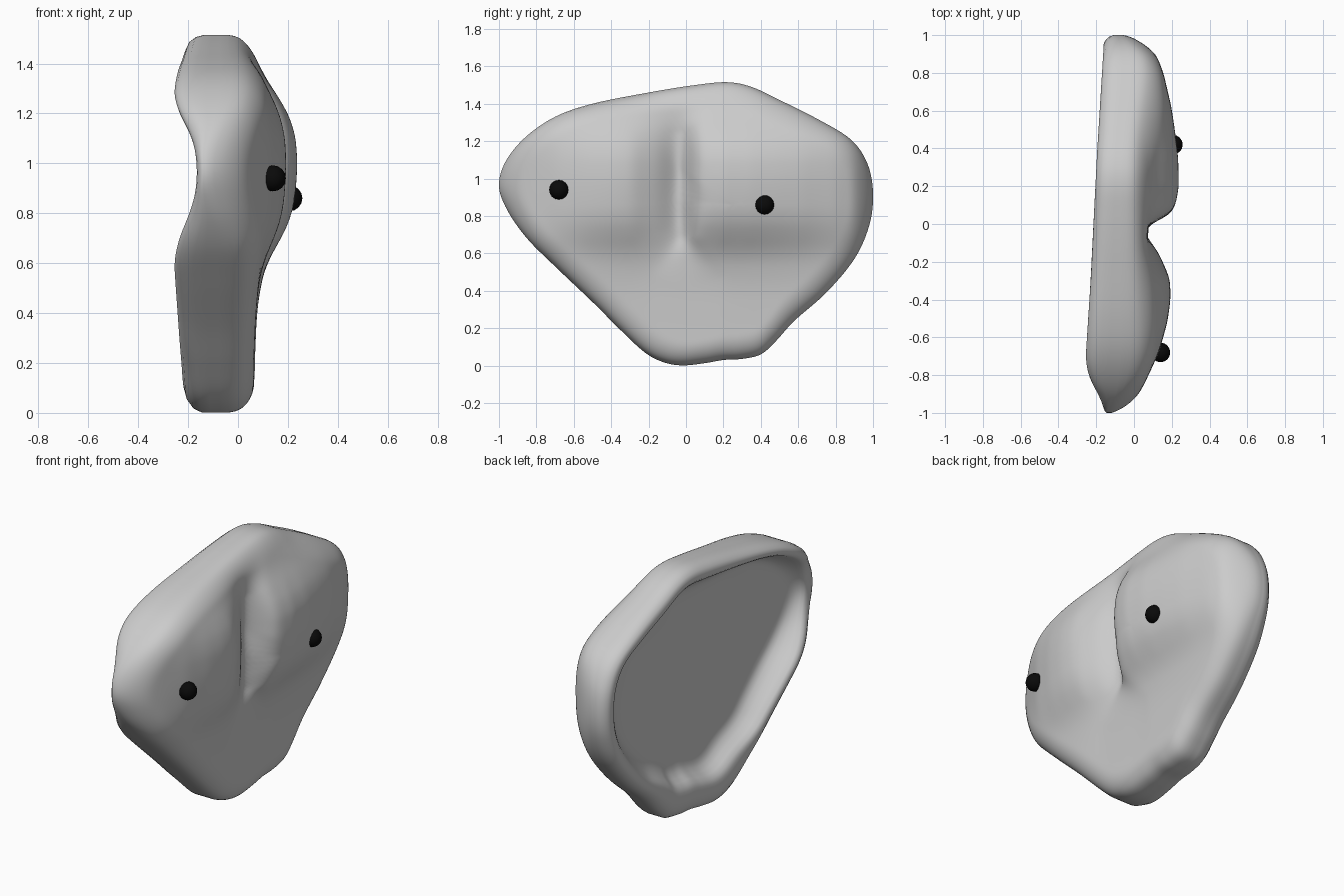
import bpy, bmesh
from mathutils import Vector

if "Cube" in bpy.data.objects:
    bpy.data.objects.remove(bpy.data.objects["Cube"])

# Outline of the shell in the side view (y, z)
OUTLINE = [(-1, .96), (-.965, 1.09), (-.86, 1.22), (-.7, 1.33), (-.5, 1.4), (-.2, 1.46),
           (.05, 1.5), (.22, 1.515), (.35, 1.49), (.5, 1.42), (.7, 1.32), (.88, 1.21),
           (.97, 1.08), (1, .92), (.98, .75), (.9, .57), (.75, .39), (.58, .24),
           (.48, .13), (.4, .06), (.3, .036), (.2, .03), (.1, .013), (-.02, .001),
           (-.12, .018), (-.22, .07), (-.35, .19), (-.5, .34), (-.7, .53), (-.85, .68), (-.955, .83)]
# Lobe relief across y, its fade over z, and the back rim line over y
LOBES = [(-1, -.1), (-.9, -.035), (-.8, .015), (-.68, .07), (-.52, .115), (-.4, .132), (-.29, .129),
         (-.15, .068), (-.06, .0), (-.02, -.016), (0, .015), (.04, .125), (.1, .158), (.2, .176),
         (.35, .172), (.5, .154), (.62, .136), (.8, .094), (.9, .055), (1, -.03)]
FADE = [(.2, .03), (.4, .08), (.5, .16), (.6, .3), (.7, .64), (.8, .9), (.95, 1), (1.05, 1),
        (1.15, .92), (1.25, .64), (1.35, .24), (1.45, 0)]
RIM = [(-1, -.16), (-.95, -.19), (-.87, -.24), (-.77, -.262), (-.3, -.232), (.4, -.2), (1, -.165)]
CENTER = Vector((.25, .86))
STEPS = 6


def lookup(table, v):
    if v <= table[0][0]:
        return table[0][1]
    for (a, fa), (b, fb) in zip(table, table[1:]):
        if v <= b:
            return fa + (fb - fa) * (v - a) / (b - a)
    return table[-1][1]


def smooth(table, v, r):
    return sum(lookup(table, v + r * k / 6) for k in range(-6, 7)) / 13


def front(y, z):
    # The groove blurs away above and below the lobes
    blur = .028 + .2 * max(0, min(1, (.68 - z) / .25, 1 - abs(y))) + .1 * max(0, min(1, (z - 1.25) / .2))
    p = smooth(LOBES, y, blur)
    return .062 + max(p, 0) * smooth(FADE, z, .06) + min(p, 0)


def back_floor(y, z):
    return -.105 + .2 * max(0, smooth(LOBES, y, .25)) * smooth(FADE, z, .15)


def spline(points):
    n, out = len(points), []
    for i in range(n):
        a, b, c, d = (Vector(points[(i + k) % n]) for k in (-1, 0, 1, 2))
        for j in range(STEPS):
            t = j / STEPS
            out.append(.5 * (2 * b + (c - a) * t + (2 * a - 5 * b + 4 * c - d) * t * t
                             + (3 * b - a - 3 * c + d) * t ** 3))
    return out


def section(p):
    """Points from front centre, around the rim, to the shallow hollow back."""
    ray = p - CENTER
    length = ray.length
    pts = []

    def at(d):
        return CENTER + ray * (1 - d / length)

    # Front face with a rounded edge
    for k in range(1, 56):
        s = 1 - (1 - k / 55) ** 1.25
        d = (1 - s) * length
        q = at(d)
        u = max(0, 1 - d / .13)
        pts.append((front(*q) - .1 * (1 - (1 - u * u) ** .5), *q))
    # Side wall and rounded back rim
    edge, rim = pts[-1][0], smooth(RIM, p.x, .04)
    edge = max(edge, rim + .04)
    pts[-1] = (edge, *p)
    h = min(.075, (edge - rim) * .6)
    w = max(0, min(1, (.32 - p.y) / .28))
    t = .1 + .095 * w * w * (3 - 2 * w)
    for f in (.33, .66):
        pts.append((edge + (rim + h - edge) * f, *p))
    for f, g in ((0, 1), (.09, .5), (.28, .12), (.5, 0), (.8, .06), (.95, .22)):
        pts.append((rim + h * g, *at(f * t)))
    # Inner wall blending into the hollow floor
    start = rim + h * .22
    for d, f in ((.01, .25), (.03, .6), (.055, .85), (.08, .96), (.11, 1)):
        q = at(t + d)
        pts.append((start + (back_floor(*q) - start) * f, *q))
    inner = length - t - .11
    for k in range(1, 20):
        q = at(t + .11 + inner * k / 20)
        pts.append((back_floor(*q), *q))
    return pts


# Hollow shell body
bm = bmesh.new()
cols = [[bm.verts.new(c) for c in section(p)] for p in spline(OUTLINE)]
caps = [bm.verts.new((fn(*CENTER), *CENTER)) for fn in (front, back_floor)]
for a, b in zip(cols, cols[1:] + cols[:1]):
    for i in range(len(a) - 1):
        bm.faces.new((a[i], a[i + 1], b[i + 1], b[i]))
    bm.faces.new((caps[0], a[0], b[0]))
    bm.faces.new((caps[1], b[-1], a[-1]))
# Light relaxation evens out the cast surface
for _ in range(3):
    bmesh.ops.smooth_vert(bm, verts=bm.verts, factor=.5, use_axis_x=True)
bmesh.ops.recalc_face_normals(bm, faces=bm.faces)
for f in bm.faces:
    f.smooth = True
mesh = bpy.data.meshes.new("shell_body")
bm.to_mesh(mesh)
bm.free()
body = bpy.data.objects.new("shell_body", mesh)
bpy.context.collection.objects.link(body)

# Two black studs on the lobes
black = bpy.data.materials.new("black")
black.diffuse_color = (.003, .003, .003, 1)
black.use_nodes = True
black.node_tree.nodes["Principled BSDF"].inputs["Base Color"].default_value = black.diffuse_color
for name, loc in (("left_stud", (.14, -.68, .94)), ("right_stud", (.206, .42, .86))):
    bpy.ops.mesh.primitive_uv_sphere_add(segments=16, ring_count=8, radius=.052, location=loc)
    stud = bpy.context.object
    stud.name = name
    stud.data.materials.append(black)
    bpy.ops.object.shade_smooth()
